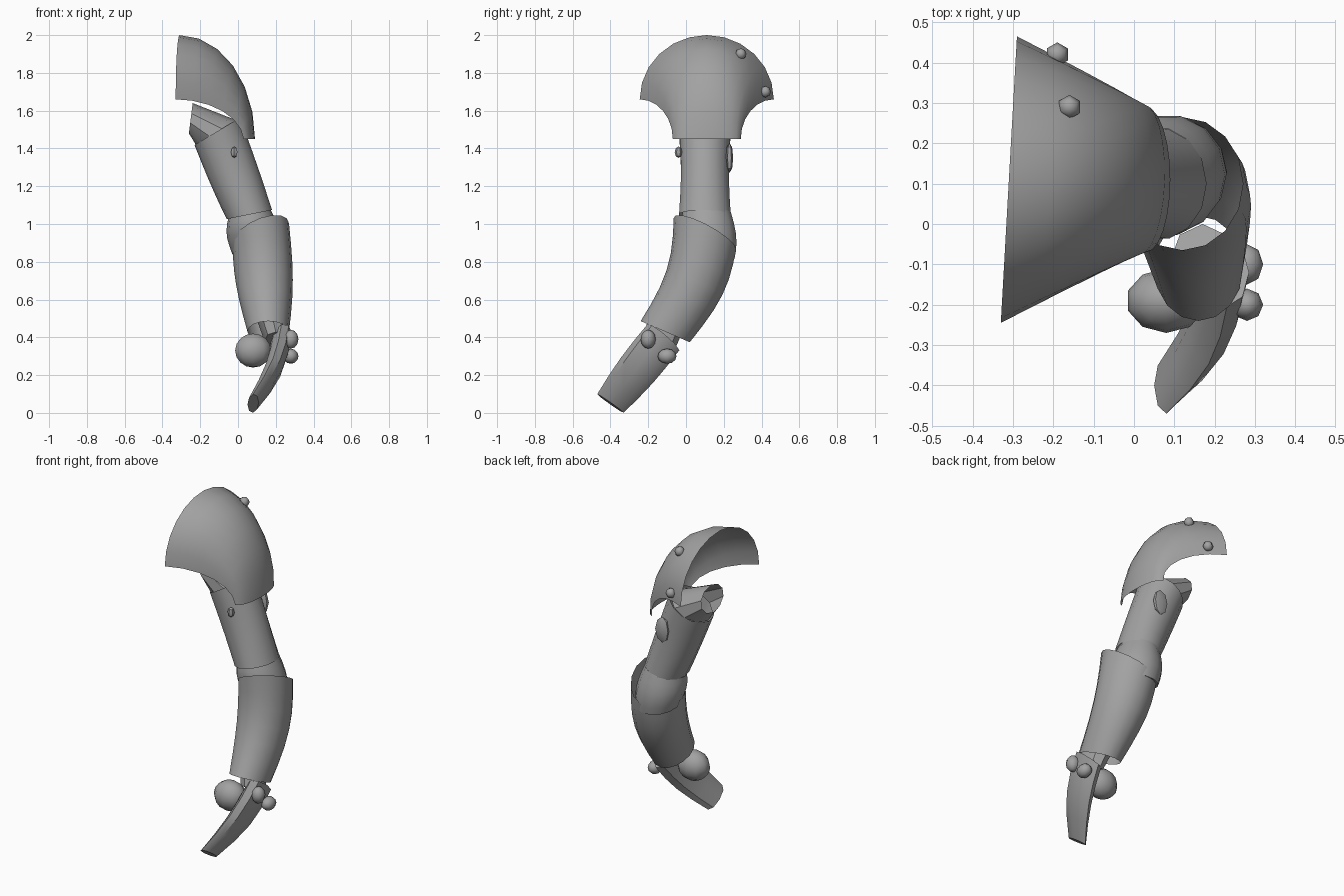
import bpy, bmesh, math
from mathutils import Vector

default_cube = bpy.data.objects.get("Cube")
if default_cube:
    bpy.data.objects.remove(default_cube)


def make_material(name, colour):
    material = bpy.data.materials.new(name)
    material.use_nodes = True
    material.diffuse_color = colour
    shader = material.node_tree.nodes["Principled BSDF"]
    shader.inputs["Base Color"].default_value = colour
    return material


steel = make_material("grey_steel", (.36, .36, .36, 1))


def finish(name, bm, sharp_angle):
    bmesh.ops.recalc_face_normals(bm, faces=bm.faces)
    mesh = bpy.data.meshes.new(name)
    bm.to_mesh(mesh)
    bm.free()
    mesh.materials.append(steel)
    part = bpy.data.objects.new(name, mesh)
    bpy.context.collection.objects.link(part)
    bpy.ops.object.select_all(action='DESELECT')
    part.select_set(True)
    bpy.context.view_layer.objects.active = part
    bpy.ops.object.shade_smooth_by_angle(angle=math.radians(sharp_angle))
    return part


def skin(bm, rows, closed):
    for lower, upper in zip(rows, rows[1:]):
        count = len(lower)
        for i in range(count if closed else count - 1):
            j = (i + 1) % count
            bm.faces.new((lower[i], lower[j], upper[j], upper[i]))


def limb(name, start, end, start_radii, end_radii, start_tilt=(0, 0), end_tilt=(0, 0),
         bend=(0, 0, 0), swell=(0, 0), sides=14, steps=5, capped=False, sharp_angle=40):
    """Oval sleeve from start to end whose cross-sections are tilted in x and y."""
    bm = bmesh.new()
    rows = []
    for step in range(steps + 1):
        t = step / steps
        arc = math.sin(math.pi * t)
        centre = Vector(start).lerp(Vector(end), t) + Vector(bend) * arc
        radii = Vector(start_radii).lerp(Vector(end_radii), t) + Vector(swell) * arc
        tilt = Vector(end_tilt).lerp(Vector(start_tilt), (1 - t) ** 2)
        row = []
        for side in range(sides):
            angle = math.tau * side / sides
            offset = Vector((radii.x * math.cos(angle), radii.y * math.sin(angle)))
            row.append(bm.verts.new(centre + Vector((offset.x, offset.y, offset.dot(tilt)))))
        rows.append(row)
    skin(bm, rows, closed=True)
    if capped:
        bm.faces.new(rows[0])
        bm.faces.new(rows[-1])
    return finish(name, bm, sharp_angle)


def ball(name, centre, radii, segments=8, sharp_angle=60):
    bm = bmesh.new()
    bmesh.ops.create_uvsphere(bm, u_segments=segments, v_segments=segments - 2, radius=1)
    bmesh.ops.scale(bm, vec=radii, verts=bm.verts)
    bmesh.ops.translate(bm, vec=centre, verts=bm.verts)
    return finish(name, bm, sharp_angle)


def shoulder_guard(name, arches=7, segments=12):
    """Open shell: arches swept along a quarter ellipse from the neck to the outer flap."""
    bm = bmesh.new()
    rows = []
    for arch in range(arches):
        sweep = math.pi / 2 * arch / (arches - 1)
        out, up = math.sin(sweep), math.cos(sweep)
        half_width = .355 - .175 * out
        edge = Vector((-.31 + .34 * out, .11 - half_width, 1.45 + .21 * up))
        ridge = Vector((-.31 + .4 * out, 0, 1.45 + .55 * up))
        row = []
        for segment in range(segments + 1):
            turn = math.pi * segment / segments
            rise = math.sin(turn)
            # The back corner of the neck opening sits further out than the front one
            skew = -.02 * math.cos(turn) * up
            row.append(bm.verts.new((
                edge.x + (ridge.x - edge.x) * rise + skew,
                edge.y + half_width * (1 - math.cos(turn)),
                edge.z + (ridge.z - edge.z) * rise)))
        rows.append(row)
    skin(bm, rows, closed=False)
    return finish(name, bm, sharp_angle=60)


# Shoulder guard with its two rivets
shoulder_guard("shoulder_guard")
rivet_size = Vector((.03, .03, .03))
ball("upper_guard_rivet", (-.16, .29, 1.9), rivet_size, segments=6)
ball("lower_guard_rivet", (-.19, .42, 1.7), rivet_size, segments=6)

# Upper arm and the open shoulder socket above it
limb("upper_arm", start=(.06, .1, 1.05), end=(-.11, .1, 1.49),
     start_radii=(.12, .14), end_radii=(.12, .14),
     start_tilt=(.2, 0), end_tilt=(.6, 0), swell=(0, -.01))
limb("shoulder_socket", start=(-.11, .1, 1.48), end=(-.25, .1, 1.56),
     start_radii=(.11, .13), end_radii=(.01, .11),
     start_tilt=(.6, 0), end_tilt=(8, 0), sides=10, steps=1)

# Buckles on the back and front of the upper arm
ball("back_buckle", (0, .23, 1.35), (.05, .02, .08), segments=6, sharp_angle=30)
ball("front_buckle", (-.02, -.04, 1.38), (.02, .02, .03), segments=6, sharp_angle=30)

# Elbow cuff
limb("elbow", start=(.06, .11, 1.06), end=(.1, .13, .84),
     start_radii=(.11, .13), end_radii=(.13, .13),
     start_tilt=(.2, 0), end_tilt=(0, -.2), swell=(.02, .02), capped=True)

# Forearm guard with slanted cuffs
limb("forearm", start=(.12, .1, .95), end=(.16, -.11, .43),
     start_radii=(.15, .165), end_radii=(.11, .13),
     start_tilt=(.35, -.5), end_tilt=(0, -.43),
     bend=(0, .05, 0), swell=(.02, 0), sides=16, steps=6)
limb("cuff_spike", start=(.22, -.1, .47), end=(.25, -.07, .55),
     start_radii=(.05, .04), end_radii=(.01, .01), sides=5, steps=1, capped=True)

# Wrist and blade-like hand
limb("wrist", start=(.17, -.09, .52), end=(.2, -.14, .38),
     start_radii=(.08, .09), end_radii=(.06, .08),
     start_tilt=(0, -.5), end_tilt=(0, -.6), sides=8, steps=1, capped=True)
limb("hand", start=(.23, -.12, .4), end=(.08, -.4, .05),
     start_radii=(.055, .085), end_radii=(.03, .07),
     start_tilt=(.4, -.8), end_tilt=(.2, -.7),
     bend=(.03, 0, 0), swell=(.01, .01), sides=8, steps=4, capped=True, sharp_angle=35)

# Thumb ball and knuckles
ball("thumb_ball", (.08, -.19, .33), (.1, .08, .09), segments=10)
ball("upper_knuckle", (.28, -.2, .39), (.04, .04, .05))
ball("lower_knuckle", (.28, -.1, .3), (.04, .05, .04))
